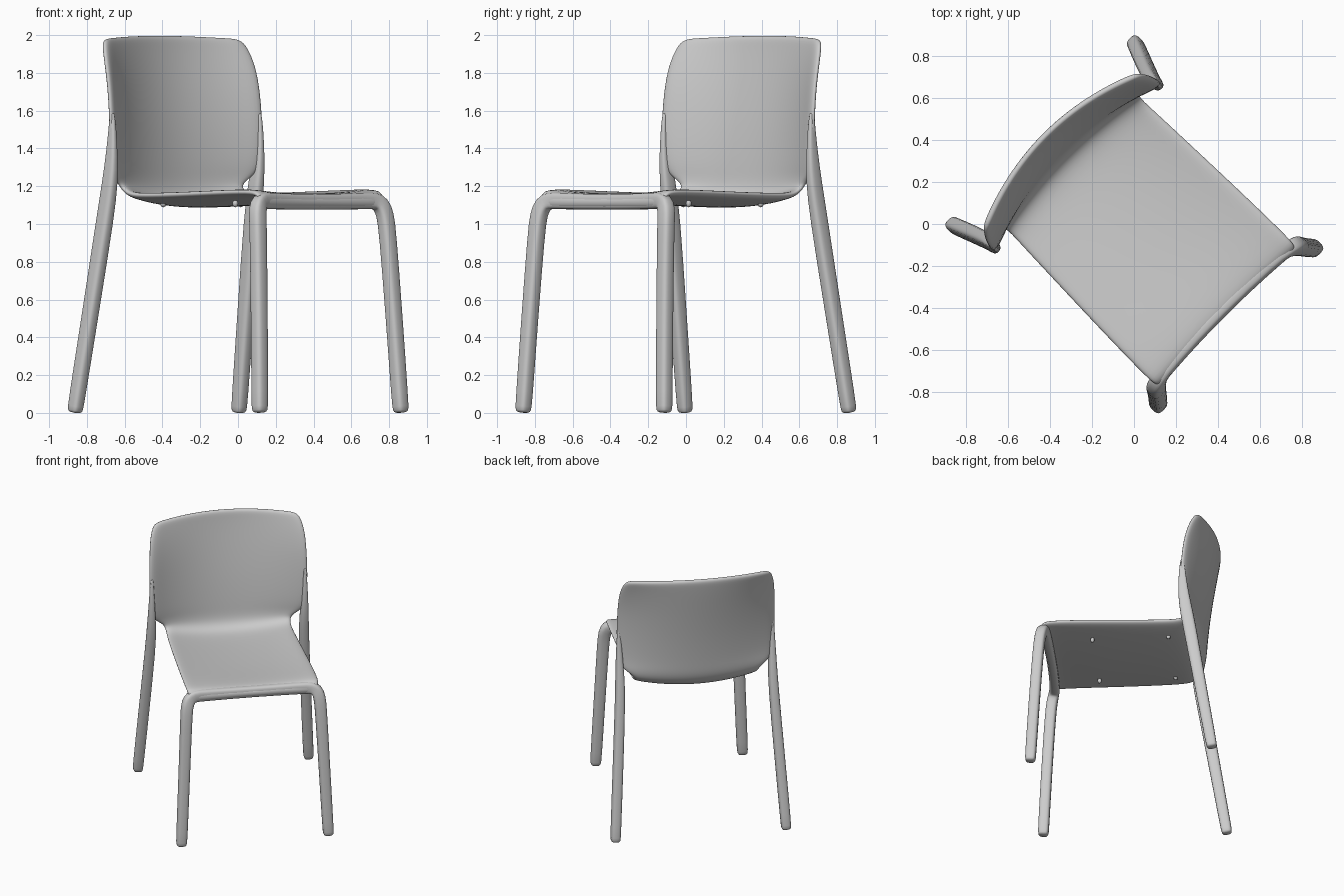
import bpy
import math
from mathutils import Vector

cube = bpy.data.objects.get("Cube")
if cube:
    bpy.data.objects.remove(cube, do_unlink=True)

TURN = math.radians(45)  # the chair stands diagonally

grey = bpy.data.materials.new("light_grey_plastic")
grey.use_nodes = True
COLOUR = (0.6, 0.6, 0.6, 1)
grey.diffuse_color = COLOUR
grey.node_tree.nodes["Principled BSDF"].inputs["Base Color"].default_value = COLOUR


def make(name, verts, faces):
    mesh = bpy.data.meshes.new(name)
    mesh.from_pydata(verts, [], faces)
    mesh.materials.append(grey)
    mesh.polygons.foreach_set("use_smooth", [True] * len(faces))
    obj = bpy.data.objects.new(name, mesh)
    bpy.context.collection.objects.link(obj)
    obj.rotation_euler.z = TURN
    return obj


def subdivide(obj, levels):
    mod = obj.modifiers.new("smooth", "SUBSURF")
    mod.levels = mod.render_levels = levels


def sweep(name, path, sides=12):
    """Rounded-square tube along (x, y, z, width, depth) points."""
    points = [Vector(p[:3]) for p in path]
    verts, faces = [], []
    for i, p in enumerate(points):
        tangent = (points[min(i + 1, len(points) - 1)] - points[max(i - 1, 0)]).normalized()
        across = Vector((0, 1, 0)).cross(tangent).normalized()
        deep = tangent.cross(across)
        for k in range(sides):
            a = 2 * math.pi * (k + 0.5) / sides
            c, s = math.cos(a), math.sin(a)
            u = math.copysign(abs(c) ** 0.6, c) * path[i][3] / 2
            v = math.copysign(abs(s) ** 0.6, s) * path[i][4] / 2
            verts.append(p + across * u + deep * v)
    for i in range(len(path) - 1):
        for k in range(sides):
            a, b = i * sides + k, i * sides + (k + 1) % sides
            faces.append((a, b, b + sides, a + sides))
    faces.append(tuple(reversed(range(sides))))
    faces.append(tuple(range(len(verts) - sides, len(verts))))
    obj = make(name, verts, faces)
    subdivide(obj, 1)
    return obj


def flip(path):
    return [(-p[0],) + tuple(p[1:]) for p in path]


# Seat and backrest: one bent shell
# rows: half width, centre y, edge y, centre z, edge z
rows = [
    (.45, -.61, -.63, 1.08, 1.08), (.46, -.625, -.645, 1.12, 1.125),
    (.47, -.60, -.62, 1.155, 1.175), (.475, -.54, -.56, 1.165, 1.19),
    (.47, -.3, -.3, 1.145, 1.185), (.46, 0, 0, 1.13, 1.175),
    (.45, .28, .27, 1.12, 1.17), (.445, .40, .36, 1.125, 1.175),
    (.445, .45, .40, 1.155, 1.195), (.46, .472, .41, 1.20, 1.22),
    (.53, .48, .39, 1.26, 1.26), (.555, .485, .37, 1.32, 1.32),
    (.565, .505, .365, 1.5, 1.5), (.56, .535, .38, 1.7, 1.7),
    (.555, .56, .41, 1.85, 1.84), (.535, .575, .45, 1.95, 1.94),
    (.505, .58, .48, 2.0, 1.985),
]
COLS = 12
verts, faces = [], []
for width, yc, ye, zc, ze in rows:
    for c in range(COLS + 1):
        t = 2 * c / COLS - 1
        verts.append((width * t, yc + (ye - yc) * t * t, zc + (ze - zc) * t * t))
for r in range(len(rows) - 1):
    for c in range(COLS):
        a = r * (COLS + 1) + c
        faces.append((a, a + 1, a + COLS + 2, a + COLS + 1))
shell = make("seat_and_backrest", verts, faces)
solid = shell.modifiers.new("thickness", "SOLIDIFY")
solid.thickness = 0.036
subdivide(shell, 2)

# Front legs joined by the apron under the seat front
half = [
    (.528, -.692, 0, .05, .05), (.528, -.691, .012, .075, .075),
    (.526, -.689, .04, .08, .08), (.505, -.665, .5, .082, .08),
    (.484, -.636, .96, .085, .08), (.478, -.625, 1.05, .09, .08),
    (.46, -.612, 1.105, .095, .08), (.42, -.60, 1.125, .095, .075),
    (.36, -.592, 1.122, .09, .07),
]
sweep("front_legs_and_apron", half + [(0, -.58, 1.115, .08, .06)] + flip(half)[::-1])

# Back legs, thinning out into the backrest edges
leg = [
    (.614, .608, 0, .05, .05), (.613, .606, .012, .07, .075),
    (.612, .602, .04, .075, .08), (.58, .52, .55, .075, .085),
    (.55, .44, 1.05, .072, .095), (.548, .41, 1.22, .062, .09),
    (.55, .395, 1.36, .045, .07), (.55, .39, 1.5, .03, .045),
    (.55, .392, 1.6, .02, .025),
]
sweep("left_back_leg", leg)
sweep("right_back_leg", flip(leg))

# Small bosses under the seat
for x in (-.29, .29):
    for y in (-.27, .27):
        name = ("left" if x > 0 else "right") + ("_back" if y > 0 else "_front") + "_boss"
        sweep(name, [(x, y, 1.085, .03, .03), (x, y, 1.13, .035, .035)], 8)
